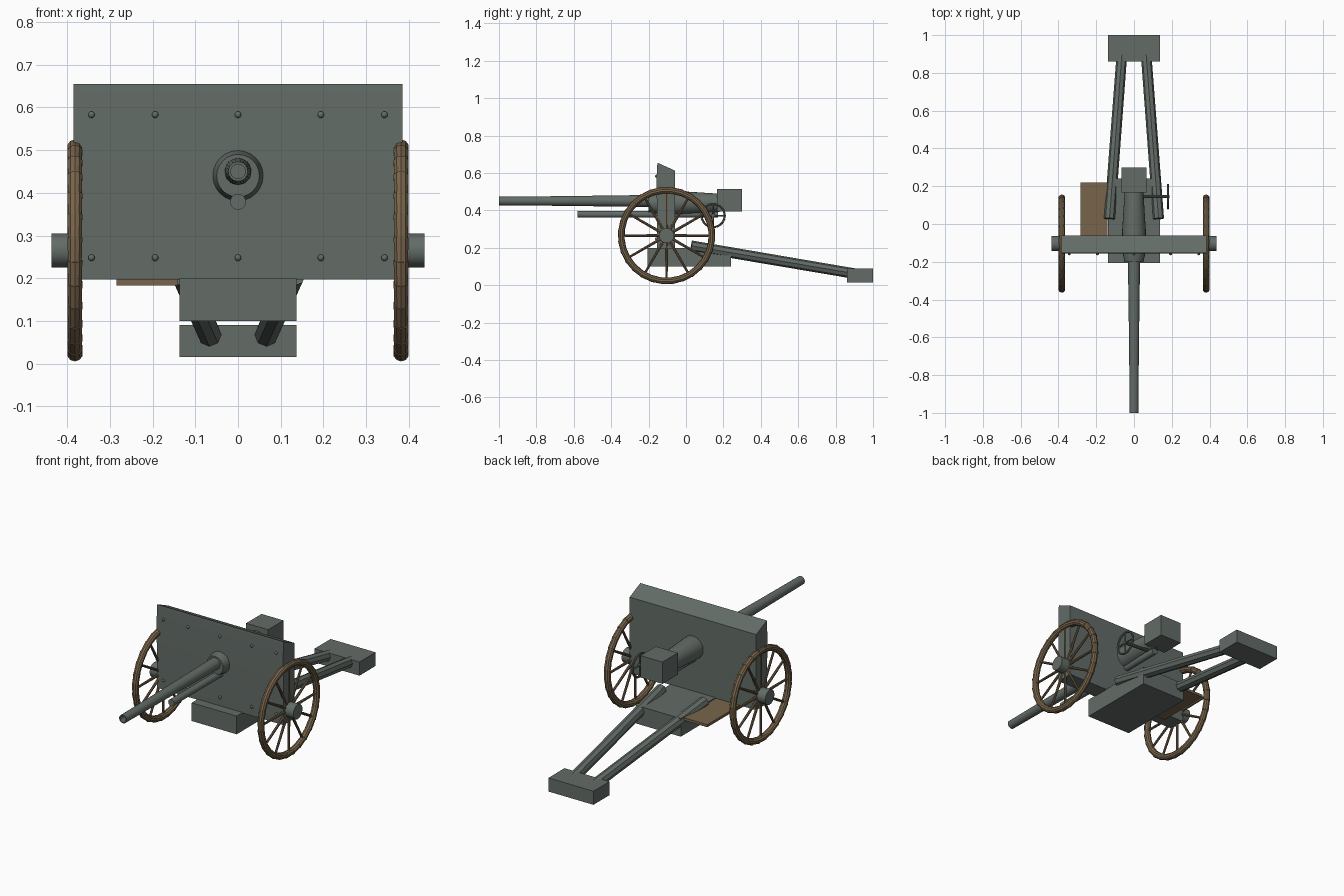
import bpy, bmesh, math
from mathutils import Vector, Matrix

if "Cube" in bpy.data.objects:
    bpy.data.objects.remove(bpy.data.objects["Cube"])


def material(name, color):
    m = bpy.data.materials.new(name)
    m.diffuse_color = (*color, 1)
    m.use_nodes = True
    m.node_tree.nodes["Principled BSDF"].inputs["Base Color"].default_value = m.diffuse_color
    return m


GREEN = material("grey_green_paint", (0.125, 0.15, 0.135))
WOOD = material("wood", (0.19, 0.13, 0.07))


def finish(name, bm, mat, smooth=True):
    bmesh.ops.recalc_face_normals(bm, faces=bm.faces)
    me = bpy.data.meshes.new(name)
    bm.to_mesh(me)
    bm.free()
    me.materials.append(mat)
    ob = bpy.data.objects.new(name, me)
    bpy.context.collection.objects.link(ob)
    if smooth:
        bpy.ops.object.select_all(action='DESELECT')
        ob.select_set(True)
        bpy.context.view_layer.objects.active = ob
        bpy.ops.object.shade_smooth_by_angle(angle=math.radians(35))
    return ob


def add_rod(bm, a, b, r1, r2=None, sides=12):
    a, b = Vector(a), Vector(b)
    d = b - a
    mat = Matrix.Translation((a + b) / 2) @ d.to_track_quat('Z', 'Y').to_matrix().to_4x4()
    bmesh.ops.create_cone(bm, cap_ends=True, segments=sides, radius1=r1,
                          radius2=r1 if r2 is None else r2, depth=d.length, matrix=mat)


def rod(name, a, b, r1, r2=None, sides=24, mat=GREEN, smooth=True):
    bm = bmesh.new()
    add_rod(bm, a, b, r1, r2, sides)
    return finish(name, bm, mat, smooth)


def box(name, lo, hi, mat=GREEN):
    bm = bmesh.new()
    lo, hi = Vector(lo), Vector(hi)
    bmesh.ops.create_cube(bm, size=1, matrix=Matrix.Translation((lo + hi) / 2)
                          @ Matrix.Diagonal((*(hi - lo), 1)))
    return finish(name, bm, mat, False)


def lathe_y(name, profile, z, mat=GREEN, sides=24):
    """Revolve (y, radius) points about a line along y at height z."""
    bm = bmesh.new()
    vs = [bm.verts.new((r, y, z)) for y, r in profile]
    es = [bm.edges.new(p) for p in zip(vs, vs[1:])]
    bmesh.ops.spin(bm, geom=vs + es, cent=(0, 0, z), axis=(0, 1, 0),
                   angle=math.tau, steps=sides)
    bmesh.ops.remove_doubles(bm, verts=bm.verts, dist=1e-5)
    return finish(name, bm, mat)


def ring_point(x, y, z, r, t):
    return (x, y + r * math.cos(t), z + r * math.sin(t))


# Gun shield: thick plate with its top bent slightly back
bm = bmesh.new()
profile = [(-0.155, 0.197), (-0.157, 0.58), (-0.153, 0.655), (-0.06, 0.613), (-0.06, 0.197)]
face = bm.faces.new([bm.verts.new((-0.385, y, z)) for y, z in profile])
ext = bmesh.ops.extrude_face_region(bm, geom=[face])
bmesh.ops.translate(bm, vec=(0.77, 0, 0),
                    verts=[v for v in ext["geom"] if isinstance(v, bmesh.types.BMVert)])
finish("shield", bm, GREEN)

# Shield rivets
bm = bmesh.new()
for z in (0.248, 0.583):
    for x in (-0.343, -0.194, 0, 0.194, 0.343):
        bmesh.ops.create_uvsphere(bm, u_segments=10, v_segments=6, radius=0.008,
                                  matrix=Matrix.Translation((x, -0.158, z)))
finish("shield_rivets", bm, GREEN)

# Barrel with open bore, sleeve, breech and recoil cylinder
lathe_y("barrel", [(-0.75, 0), (-0.75, 0.017), (-1.0, 0.017), (-1.0, 0.023), (-0.65, 0.026),
                   (-0.28, 0.031), (0.0, 0.033), (0.0, 0)], 0.45)
lathe_y("sleeve", [(-0.2, 0), (-0.2, 0.05), (-0.16, 0.059), (-0.04, 0.063),
                   (0.18, 0.049), (0.18, 0)], 0.44)
box("breech_block", (-0.067, 0.167, 0.394), (0.067, 0.3, 0.514))
rod("recoil_cylinder", (0, -0.58, 0.379), (0, 0.17, 0.379), 0.0185)

# Carriage, split trail and rear spade
box("carriage_base", (-0.137, -0.207, 0.1), (0.137, 0.241, 0.2))
for s, side in ((-1, "left"), (1, "right")):
    rod(side + "_trail_leg", (s * 0.13, 0.028, 0.21), (s * 0.064, 0.9, 0.062),
        0.029, 0.028, 8, smooth=False)
box("trail_spade", (-0.137, 0.86, 0.015), (0.137, 1.0, 0.09))
box("side_board", (-0.284, -0.09, 0.183), (-0.14, 0.22, 0.197), WOOD)

# Elevating handwheel on the right
hx, hy, hz, hr = 0.18, 0.145, 0.372, 0.062
bm = bmesh.new()
N = 24
for i in range(N):
    add_rod(bm, ring_point(hx, hy, hz, hr, math.tau * i / N),
            ring_point(hx, hy, hz, hr, math.tau * (i + 1) / N), 0.006, sides=8)
for i in range(4):
    add_rod(bm, (hx, hy, hz), ring_point(hx, hy, hz, hr, math.tau * i / 4), 0.004, sides=6)
add_rod(bm, (0.03, hy, hz + 0.01), (hx + 0.008, hy, hz), 0.009, sides=10)
finish("handwheel", bm, GREEN)

# Axle with protruding hubs
WY, WZ = -0.104, 0.265
rod("axle", (-0.437, WY, WZ), (0.437, WY, WZ), 0.04, sides=24)

# Wheels: jointed wooden rim and spokes
for s, side in ((-1, "left"), (1, "right")):
    x = s * 0.382
    bm = bmesh.new()
    n, r = 28, 0.243
    for i in range(n):
        t, h = math.tau * i / n, math.pi / n * 1.12
        add_rod(bm, ring_point(x, WY, WZ, r, t - h), ring_point(x, WY, WZ, r, t + h),
                0.0185, 0.0165, 10)
    finish(side + "_wheel_rim", bm, WOOD)
    bm = bmesh.new()
    for i in range(12):
        t = math.tau * i / 12
        add_rod(bm, ring_point(x, WY, WZ, 0.02, t), ring_point(x, WY, WZ, 0.24, t),
                0.008, 0.006, 8)
    finish(side + "_wheel_spokes", bm, WOOD)
